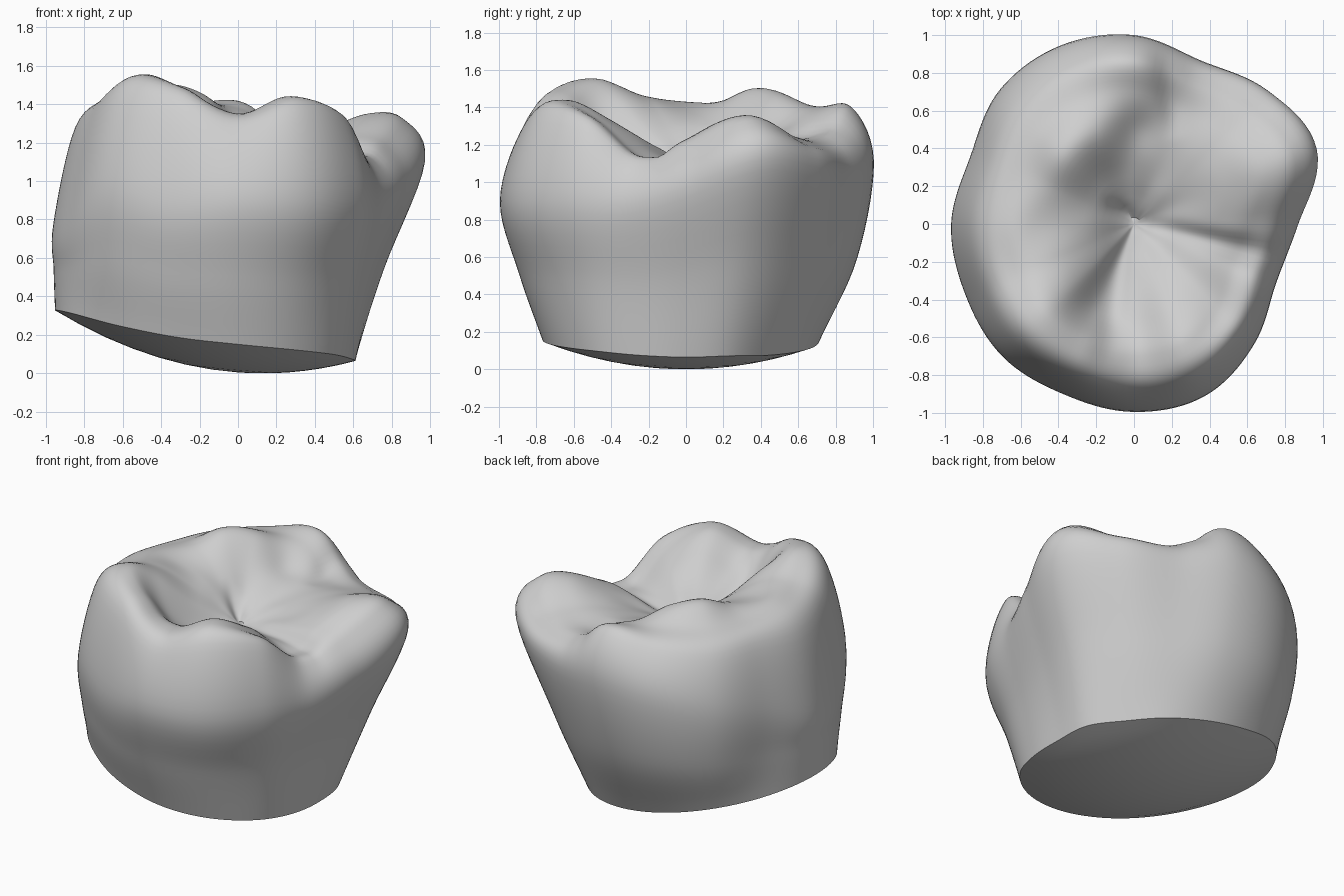
import bpy, bmesh, math
from mathutils import Vector

if "Cube" in bpy.data.objects:
    bpy.data.objects.remove(bpy.data.objects["Cube"])

COLS, STEPS = 144, 7

# Sixteen spokes, every 22.5 degrees, anticlockwise from +x
BULGE_R = [.87, 1.045, 1.0, .935, 1.0, 1.02, 1.0, .93, .96, .96, .985, .975, .995, .985, .9, .815]
BULGE_Z = [.97, 1.12, 1.08, 1.05, 1.12, 1.06, .97, .9, .78, .8, .97, .9, .9, .9, .9, .88]
BASE_R = [.61, .63, .62, .65, .695, .76, .85, .9, .95, .945, .86, .79, .765, .74, .70, .64]

# Biting surface heights on rings at a fraction of the bulge radius
CROWN = {
    .88: [1.19, 1.33, 1.22, 1.22, 1.40, 1.34, 1.30, 1.30, 1.28, 1.33, 1.45, 1.41, 1.28, 1.36, 1.32, 1.12],
    .70: [1.23, 1.35, 1.26, 1.24, 1.38, 1.41, 1.41, 1.40, 1.42, 1.45, 1.555, 1.47, 1.35, 1.44, 1.32, 1.13],
    .50: [1.20, 1.27, 1.25, 1.25, 1.33, 1.46, 1.50, 1.43, 1.41, 1.44, 1.45, 1.27, 1.27, 1.35, 1.28, 1.15],
    .25: [1.15, 1.17, 1.19, 1.20, 1.24, 1.27, 1.31, 1.31, 1.32, 1.30, 1.26, 1.16, 1.18, 1.20, 1.19, 1.14],
}
CENTRE_Z = 1.13

# Fissures: start, end, depth, width
FISSURES = [
    ((-.1, .04), (.85, -.18), .03, .05),
    ((-.16, .12), (.08, -.02), .04, .04),
    ((-.04, -.1), (-.17, -.8), .02, .07),
    ((.22, .45), (.14, .98), .025, .06),
]


def spline(p0, p1, p2, p3, t):
    return p1 + .5 * t * (p2 - p0 + t * (2 * p0 - 5 * p1 + 4 * p2 - p3 + t * (3 * (p1 - p2) + p3 - p0)))


def around(values, angle):
    """Smooth periodic lookup of a spoke list."""
    n = len(values)
    s = (angle / math.tau * n) % n
    i = int(s)
    return spline(*(values[(i + k) % n] for k in (-1, 0, 1, 2)), s - i)


def base_z(x, y):
    return .28 * (x - .13) ** 2 + .25 * y * y


def surface_drop(x, y, z):
    """Depth of the fissures and of the shallow pit on the rear ridge."""
    if z < 1.0:
        return 0
    p, drop = Vector((x, y)), 0
    for a, b, depth, width in FISSURES:
        a, b = Vector(a), Vector(b)
        t = max(0, min(1, (p - a).dot(b - a) / (b - a).length_squared))
        taper = math.sin(math.pi * t)
        drop = max(drop, depth * taper * math.exp(-((p - a.lerp(b, t)).length / width) ** 2))
    pit = .03 * math.exp(-((x - .02) ** 2 + (y - .5) ** 2) / .012)
    return (drop + pit) * min(1, (z - 1.0) / .12)


def column(angle):
    """One vertical profile from the underside to the biting surface."""
    c, s = math.cos(angle), math.sin(angle)
    rb, rm, zm = (around(v, angle) for v in (BASE_R, BULGE_R, BULGE_Z))
    zb = base_z(rb * c, rb * s)
    mix = .61 - .2 * c + .07 * s
    ctrl = [Vector((rb, zb)),
            Vector((rb + (rm - rb) * mix, zb + (zm - zb) * .47)),
            Vector((rm, zm))]
    ctrl += [Vector((rm * f, around(h, angle))) for f, h in CROWN.items()]
    ctrl.append(Vector((0, CENTRE_Z)))
    # Extend past both ends so the profile stays smooth
    opposite = angle + math.pi
    after = Vector((-.25 * around(BULGE_R, opposite), around(CROWN[.25], opposite)))
    ctrl = [2 * ctrl[0] - ctrl[1]] + ctrl + [after]
    points = []
    for k in range(1, 7):                      # domed underside
        r = rb * k / 7
        points.append((r * c, r * s, base_z(r * c, r * s)))
    for i in range(len(ctrl) - 3):             # wall, rim and cusps
        for k in range(STEPS):
            r, z = spline(*ctrl[i:i + 4], k / STEPS)
            x, y = r * c, r * s
            points.append((x, y, z - (surface_drop(x, y, z) if i >= 2 else 0)))
    return points


# Crown body
bm = bmesh.new()
cols = [[bm.verts.new(p) for p in column(math.tau * j / COLS)] for j in range(COLS)]
bottom = bm.verts.new((0, 0, base_z(0, 0)))
top = bm.verts.new((0, 0, CENTRE_Z - surface_drop(0, 0, CENTRE_Z)))
for j in range(COLS):
    a, b = cols[j], cols[(j + 1) % COLS]
    bm.faces.new((bottom, b[0], a[0]))
    bm.faces.new((a[-1], b[-1], top))
    for i in range(len(a) - 1):
        bm.faces.new((a[i], b[i], b[i + 1], a[i + 1]))
bmesh.ops.recalc_face_normals(bm, faces=bm.faces)
mesh = bpy.data.meshes.new("molar_crown")
bm.to_mesh(mesh)
bm.free()
crown = bpy.data.objects.new("molar_crown", mesh)
bpy.context.collection.objects.link(crown)

# Plain grey material
grey = bpy.data.materials.new("plain grey")
grey.use_nodes = True
grey.diffuse_color = (.62, .62, .62, 1)
grey.node_tree.nodes["Principled BSDF"].inputs["Base Color"].default_value = (.62, .62, .62, 1)
mesh.materials.append(grey)

# Smooth surface with a crisp lower rim
bpy.ops.object.select_all(action='DESELECT')
crown.select_set(True)
bpy.context.view_layer.objects.active = crown
bpy.ops.object.shade_smooth_by_angle(angle=math.radians(40))
